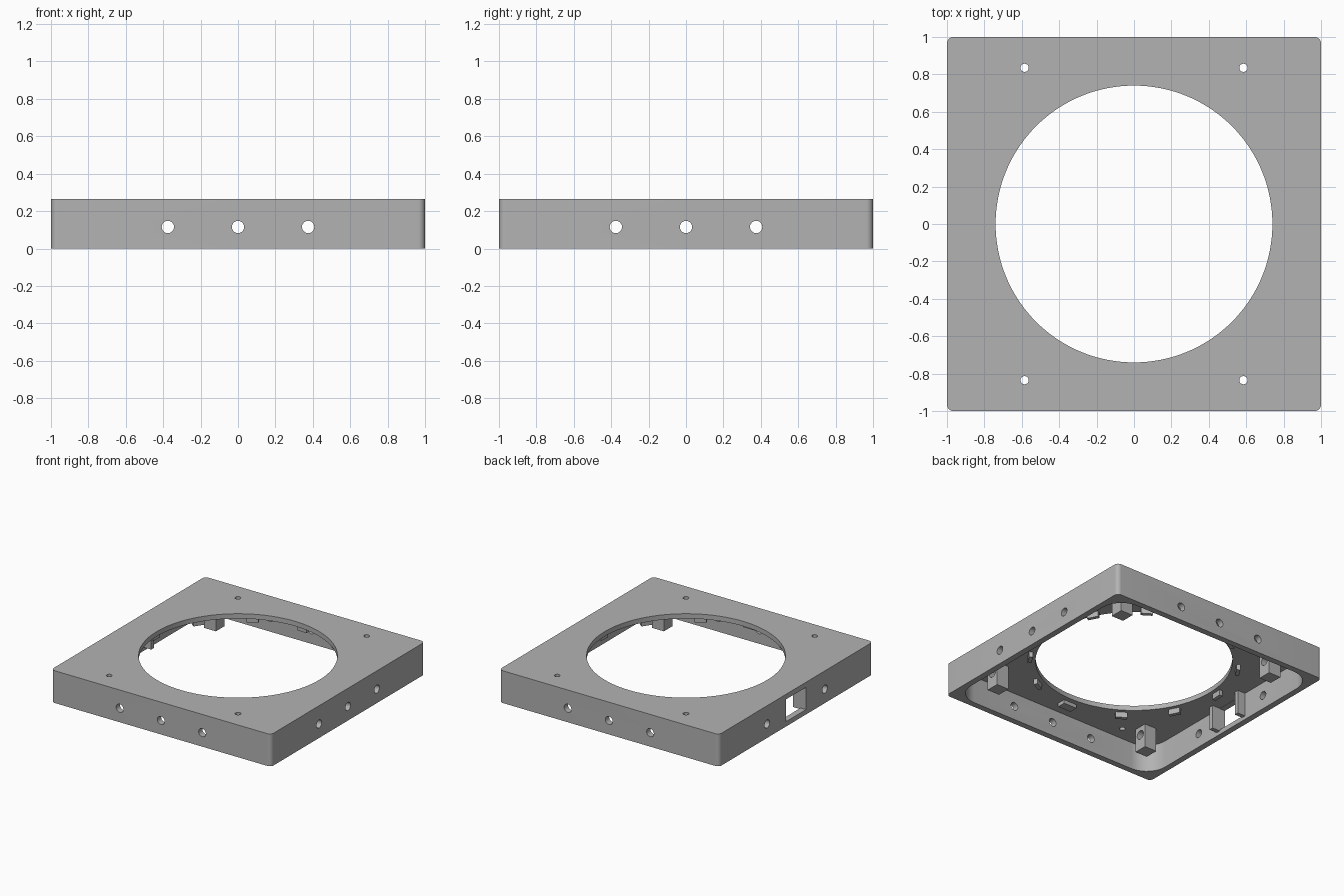
import bpy, bmesh, math
from mathutils import Matrix, Vector

cube = bpy.data.objects.get("Cube")
if cube:
    bpy.data.objects.remove(cube, do_unlink=True)

HEIGHT = 0.265
CEILING = 0.225      # underside of the top plate
WALL = 0.05
RING = 0.74          # radius of the large opening

grey = bpy.data.materials.new("plain_grey")
grey.use_nodes = True
grey.diffuse_color = (0.45, 0.45, 0.45, 1)
bsdf = next(n for n in grey.node_tree.nodes if n.type == 'BSDF_PRINCIPLED')
bsdf.inputs["Base Color"].default_value = grey.diffuse_color


def finish(name, bm):
    mesh = bpy.data.meshes.new(name)
    bmesh.ops.recalc_face_normals(bm, faces=bm.faces)
    bm.to_mesh(mesh)
    bm.free()
    mesh.materials.append(grey)
    obj = bpy.data.objects.new(name, mesh)
    bpy.context.collection.objects.link(obj)
    return obj


def rounded_slab(name, half, radius, z0, z1, steps=10):
    """Square slab with rounded vertical corners."""
    bm = bmesh.new()
    verts = []
    c = half - radius
    for q, (sx, sy) in enumerate([(1, 1), (-1, 1), (-1, -1), (1, -1)]):
        for i in range(steps + 1):
            a = (q + i / steps) * math.pi / 2
            verts.append(bm.verts.new((sx * c + radius * math.cos(a),
                                       sy * c + radius * math.sin(a), z0)))
    face = bm.faces.new(verts)
    top = bmesh.ops.extrude_face_region(bm, geom=[face])["geom"]
    bmesh.ops.translate(bm, vec=(0, 0, z1 - z0),
                        verts=[v for v in top if isinstance(v, bmesh.types.BMVert)])
    return finish(name, bm)


def box(name, lo, hi, turn=0.0):
    """Box from two corners, then turned about the z axis."""
    lo, hi = Vector(lo), Vector(hi)
    bm = bmesh.new()
    bmesh.ops.create_cube(bm, size=1, matrix=Matrix.Rotation(turn, 4, 'Z')
                          @ Matrix.Translation((lo + hi) / 2)
                          @ Matrix.Diagonal((*(hi - lo), 1)))
    return finish(name, bm)


def rod(name, centre, radius, length, axis='Z', sides=32):
    turn = {'X': Matrix.Rotation(math.pi / 2, 4, 'Y'),
            'Y': Matrix.Rotation(math.pi / 2, 4, 'X'),
            'Z': Matrix.Identity(4)}[axis]
    bm = bmesh.new()
    bmesh.ops.create_cone(bm, cap_ends=True, segments=sides, radius1=radius,
                          radius2=radius, depth=length,
                          matrix=Matrix.Translation(centre) @ turn)
    return finish(name, bm)


def cut(obj, cutters):
    """Subtract each cutter, then discard it."""
    bpy.context.view_layer.objects.active = obj
    for c in cutters:
        c.hide_render = True
        mod = obj.modifiers.new("cut", 'BOOLEAN')
        mod.operation = 'DIFFERENCE'
        mod.solver = 'EXACT'
        mod.object = c
        bpy.ops.object.modifier_apply(modifier=mod.name)
        bpy.data.objects.remove(c, do_unlink=True)


def smooth(obj):
    bpy.ops.object.select_all(action='DESELECT')
    obj.select_set(True)
    bpy.context.view_layer.objects.active = obj
    bpy.ops.object.shade_smooth_by_angle(angle=math.radians(30))


# Frame: hollow underneath, large round opening, screw and side holes
frame = rounded_slab("frame", 1.0, 0.035, 0, HEIGHT)
cutters = [rounded_slab("pocket", 1 - WALL, 0.18, -0.1, CEILING),
           rod("opening", (0, 0, 0.2), RING, 1, sides=128)]
for sx in (-1, 1):
    for sy in (-1, 1):
        cutters.append(rod("screw_hole", (sx * 0.585, sy * 0.835, 0.25), 0.022, 0.2))
for side in (-1, 1):
    for p in (-0.375, 0, 0.375):
        cutters.append(rod("side_hole", (p, side, 0.115), 0.033, 0.3, 'Y'))
        if side > 0 or p:
            cutters.append(rod("side_hole", (side, p, 0.115), 0.033, 0.3, 'X'))
cutters.append(box("port", (-1.1, -0.13, 0.04), (-0.9, 0.13, CEILING - 0.002)))
cut(frame, cutters)
smooth(frame)

# Corner posts with a cross bore
for sx, front in ((-1, "right"), (1, "left")):
    for sy, end in ((-1, "front"), (1, "back")):
        x, y = sx * 0.725, sy * 0.725
        post = box(f"{end}_{front}_post", (x - 0.055, y - 0.055, 0.03),
                   (x + 0.055, y + 0.055, CEILING + 0.01))
        cut(post, [rod("bore", (x, y, 0.155), 0.036, 0.3, 'X')])
        smooth(post)

# Small tabs around the opening, one wider pad at the front
for i in range(12):
    angle = math.radians(30 * i - 3)
    if i != 9:
        box(f"ring_tab_{i + 1}", (0.77, -0.045, 0.18), (0.80, 0.045, CEILING + 0.01), angle)
box("front_pad", (-0.09, -0.85, 0.195), (0.03, -0.78, CEILING + 0.01))

# Guide fins beside the port
for s, name in ((-1, "front"), (1, "back")):
    a, b = sorted((s * 0.13, s * 0.165))
    box(f"{name}_port_fin", (-0.96, a, 0.03), (-0.88, b, CEILING + 0.01))
